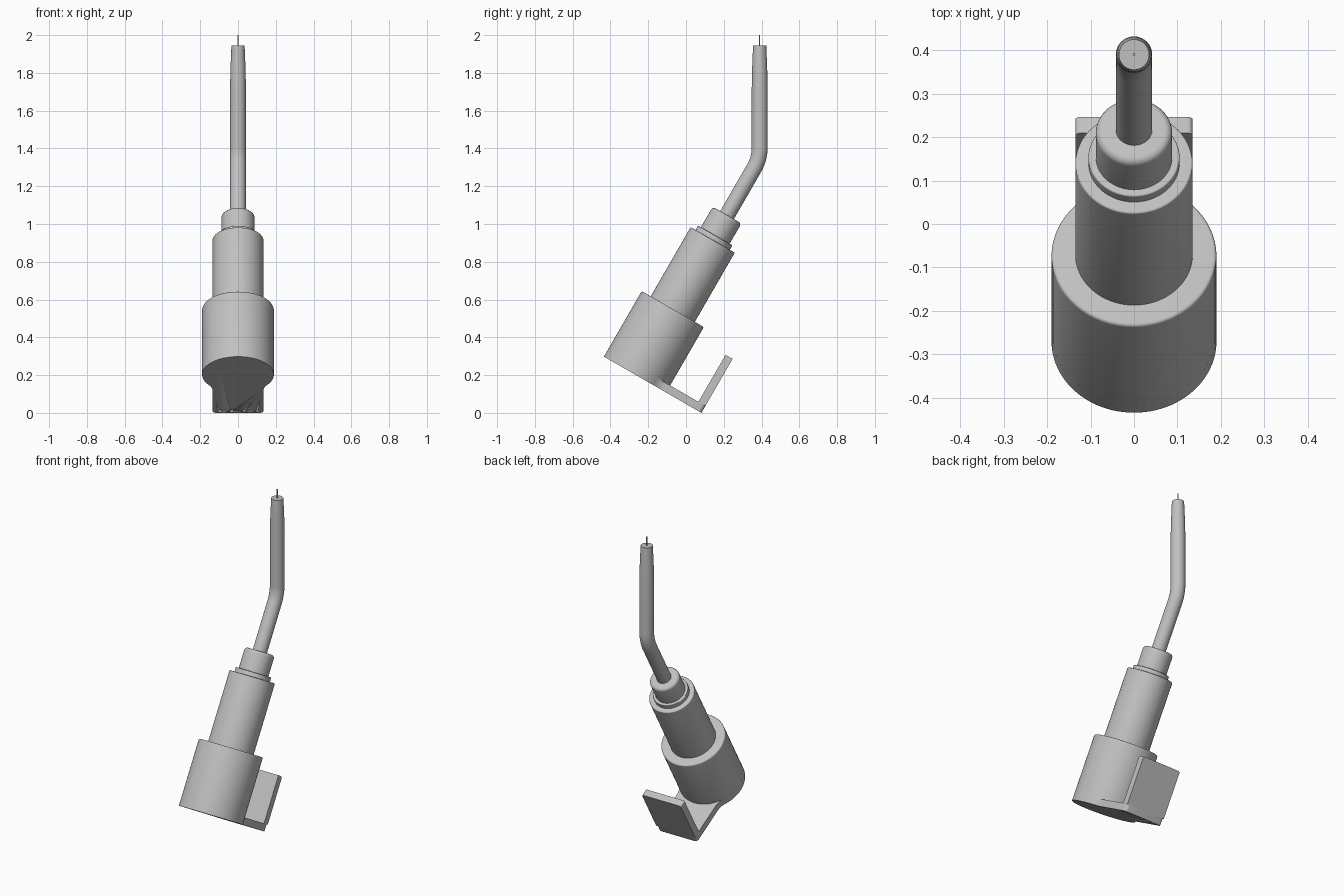
import bpy, bmesh, math
from mathutils import Matrix, Vector

if "Cube" in bpy.data.objects:
    bpy.data.objects.remove(bpy.data.objects["Cube"], do_unlink=True)

grey = bpy.data.materials.new("light grey")
grey.use_nodes = True
GREY = (0.53, 0.53, 0.53, 1)
grey.diffuse_color = GREY
grey.node_tree.nodes["Principled BSDF"].inputs["Base Color"].default_value = GREY

# The lower assembly leans back; its local z is the barrel axis
TILT = math.radians(30)
ORIGIN = Vector((0, -0.27, 0.203))
LEAN = Matrix.Translation(ORIGIN) @ Matrix.Rotation(-TILT, 4, 'X')
THICK = 0.043


def finish(name, bm, matrix=LEAN):
    bmesh.ops.recalc_face_normals(bm, faces=bm.faces)
    mesh = bpy.data.meshes.new(name)
    bm.to_mesh(mesh)
    bm.free()
    ob = bpy.data.objects.new(name, mesh)
    bpy.context.scene.collection.objects.link(ob)
    ob.matrix_world = matrix
    mesh.materials.append(grey)
    bpy.ops.object.select_all(action='DESELECT')
    bpy.context.view_layer.objects.active = ob
    ob.select_set(True)
    bpy.ops.object.shade_smooth_by_angle(angle=math.radians(35))
    return ob


def cylinder(name, radius, z0, z1, round_top=0.0, matrix=LEAN):
    bm = bmesh.new()
    bmesh.ops.create_cone(bm, cap_ends=True, segments=64, radius1=radius, radius2=radius,
                          depth=z1 - z0, matrix=Matrix.Translation((0, 0, (z0 + z1) / 2)))
    if round_top:
        rim = [e for e in bm.edges if all(v.co.z > z1 - 1e-4 for v in e.verts)]
        bmesh.ops.bevel(bm, geom=rim, offset=round_top, segments=5, affect='EDGES', profile=0.5)
    return finish(name, bm, matrix)


def slab(name, outline, direction, matrix=LEAN):
    bm = bmesh.new()
    face = bm.faces.new([bm.verts.new(p) for p in outline])
    new = bmesh.ops.extrude_face_region(bm, geom=[face])["geom"]
    bmesh.ops.translate(bm, vec=direction, verts=[v for v in new if isinstance(v, bmesh.types.BMVert)])
    return finish(name, bm, matrix)


def arc(cx, cy, r, a0, a1, n):
    steps = [math.radians(a0 + (a1 - a0) * i / n) for i in range(n + 1)]
    return [(cx + r * math.cos(a), cy + r * math.sin(a)) for a in steps]


# Foot plate: round disc flowing through concave fillets into a tongue
R, W, END, FILLET, CORNER = 0.19, 0.135, 0.406, 0.1, 0.02
fillet_y = math.sqrt((R + FILLET) ** 2 - (W + FILLET) ** 2)
blend = math.degrees(math.atan2(fillet_y, W + FILLET))
half = arc(0, 0, R, -90, blend, 32)
half += arc(W + FILLET, fillet_y, FILLET, 180 + blend, 180, 10)[1:]
half += arc(W - CORNER, END - CORNER, CORNER, 0, 90, 6)
mirrored = [(-x, y) for x, y in reversed(half[1:])]
foot = slab("foot_plate", [(x, y, 0) for x, y in half + mirrored], (0, 0, THICK))

# Shallow holes under the end of the tongue
bm = bmesh.new()
for x in (-0.1, -0.033, 0.033, 0.1):
    bmesh.ops.create_cone(bm, cap_ends=True, segments=20, radius1=0.01, radius2=0.01,
                          depth=0.04, matrix=Matrix.Translation((x, 0.383, 0)))
cutter = finish("hole_cutter", bm)
cutter.hide_render = True
cutter.hide_viewport = True
cut = foot.modifiers.new("holes", 'BOOLEAN')
cut.operation = 'DIFFERENCE'
cut.object = cutter

# Upright plate at the back, with rounded upper corners
TOP = 0.33
side = [(W, THICK)] + arc(W - 0.012, TOP - 0.012, 0.012, 0, 90, 5)
side += [(-x, z) for x, z in reversed(side)]
slab("upright_plate", [(x, END, z) for x, z in side], (0, -THICK, 0))

# Stepped round body
cylinder("housing", R, THICK, 0.40, 0.008)
cylinder("barrel", W, 0.39, 0.823, 0.005)
cylinder("collar", 0.105, 0.81, 0.85, 0.004)
cylinder("gland_cap", 0.088, 0.84, 0.975, 0.018)

# Bent cable: rings swept along a path in the y-z plane, tapering at the tip
TUBE, BEND = 0.042, 0.22
axis = Vector((0, math.sin(TILT), math.cos(TILT)))
corner = ORIGIN + axis * 1.32
tangent = BEND * math.tan(TILT / 2)
centre = corner + Vector((0, -BEND, tangent))
bend_start = corner - axis * tangent
arc_centre = bend_start + Vector((0, -math.cos(TILT), math.sin(TILT))) * BEND
path = [(ORIGIN + axis * 0.95, TILT, TUBE)]
for i in range(13):
    lean = TILT * (1 - i / 12)
    out = Vector((0, math.cos(lean), -math.sin(lean)))
    path.append((arc_centre + out * BEND, lean, TUBE))
for z, r in ((1.72, TUBE), (1.82, 0.040), (1.945, 0.035)):
    path.append((Vector((0, corner.y, z)), 0, r))

bm = bmesh.new()
rings = []
for p, lean, r in path:
    place = Matrix.Translation(p) @ Matrix.Rotation(-lean, 4, 'X')
    rings.append([bm.verts.new(place @ Vector((x, y, 0))) for x, y in arc(0, 0, r, 0, 360, 40)[:-1]])
for low, high in zip(rings, rings[1:]):
    for i in range(len(low)):
        j = (i + 1) % len(low)
        bm.faces.new((low[i], low[j], high[j], high[i]))
bm.faces.new(rings[0])
bm.faces.new(rings[-1])
finish("cable", bm, Matrix.Identity(4))

# Thin wire at the tip
cylinder("tip_wire", 0.003, 1.93, 2.0, matrix=Matrix.Translation((0, corner.y, 0)))
